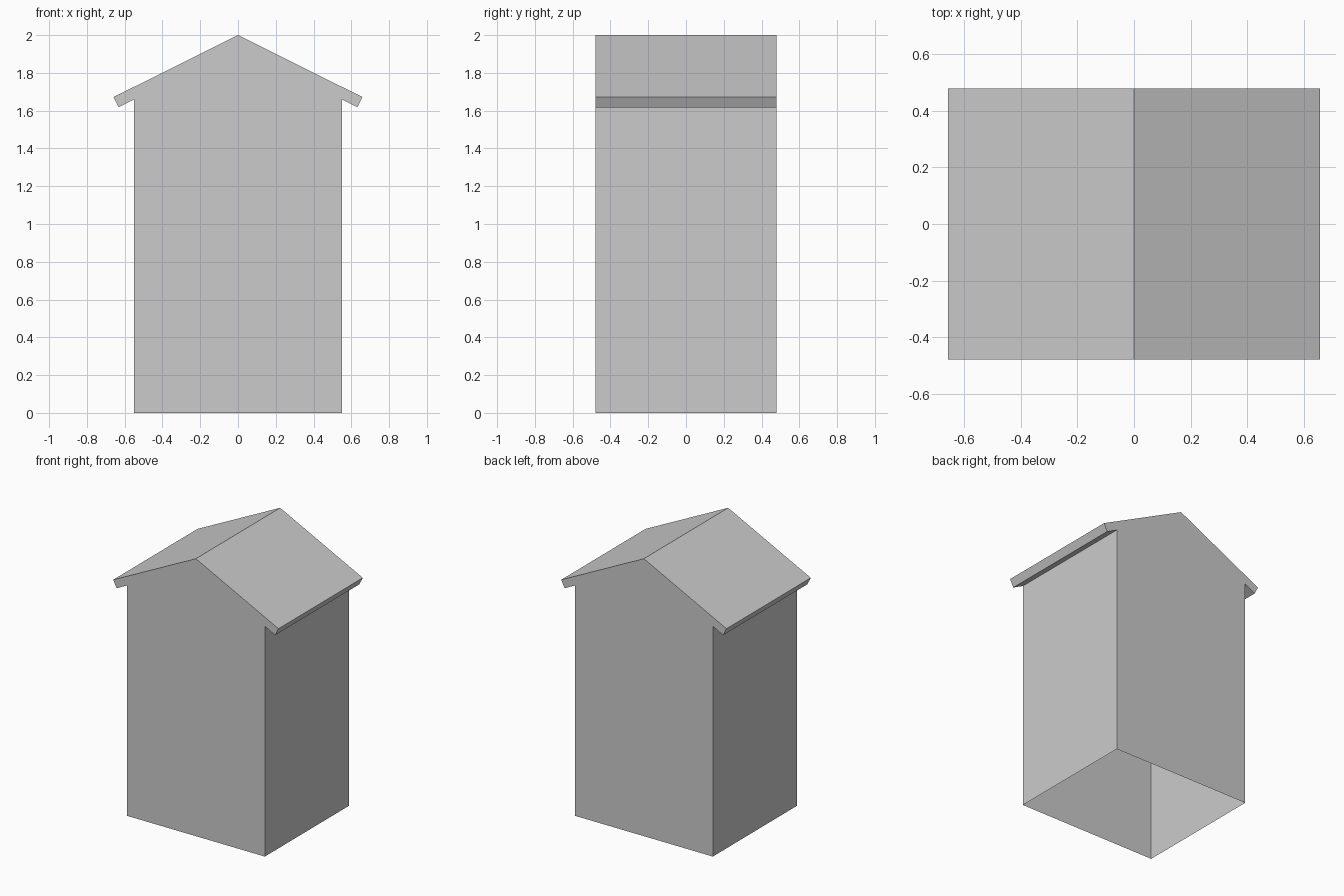
import bpy, bmesh

if "Cube" in bpy.data.objects:
    bpy.data.objects.remove(bpy.data.objects["Cube"])

HALF_DEPTH = 0.48

# Right half of the gable outline: wall foot, wall top, eave underside, eave tip
half = [(0.55, 0.0), (0.55, 1.66), (0.632, 1.618), (0.659, 1.672)]
profile = half + [(0.0, 2.0)] + [(-x, z) for x, z in reversed(half)]

bm = bmesh.new()
front = [bm.verts.new((x, -HALF_DEPTH, z)) for x, z in profile]
back = [bm.verts.new((x, HALF_DEPTH, z)) for x, z in profile]

# Gable ends
bm.faces.new(front)
bm.faces.new(list(reversed(back)))

# Side walls, eaves and roof slopes; the bottom stays open
for i in range(len(profile) - 1):
    bm.faces.new((front[i], back[i], back[i + 1], front[i + 1]))

# Make normals point outwards
bmesh.ops.recalc_face_normals(bm, faces=bm.faces)
bm.normal_update()
ridge_face = max(bm.faces, key=lambda f: abs(f.normal.z) * f.calc_area())
if ridge_face.normal.z < 0:
    bmesh.ops.reverse_faces(bm, faces=bm.faces)

mesh = bpy.data.meshes.new("gabled_house_shell")
bm.to_mesh(mesh)
bm.free()
house = bpy.data.objects.new("gabled_house_shell", mesh)
bpy.context.collection.objects.link(house)
